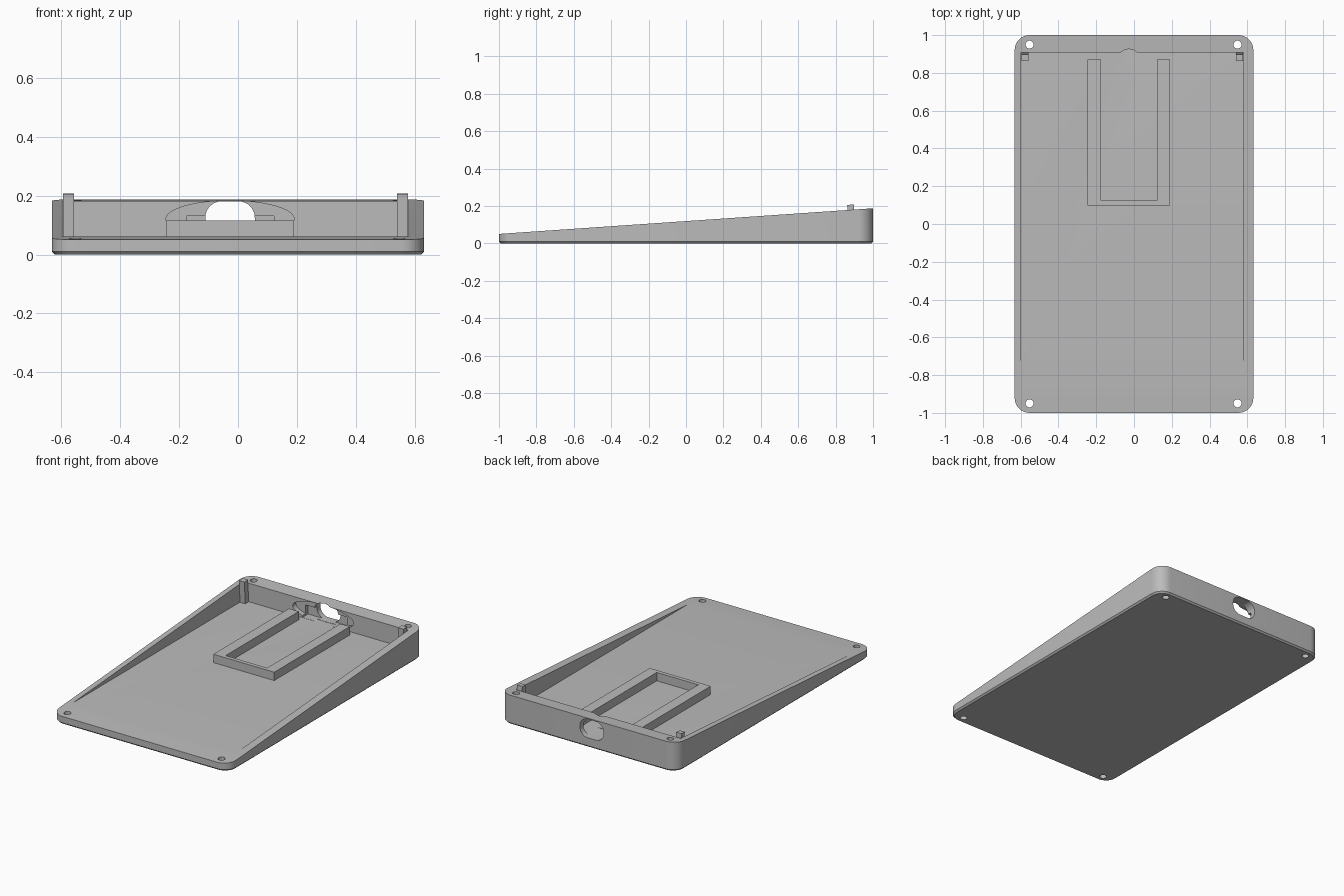
import bpy, bmesh
from math import cos, sin, pi

old = bpy.data.objects.get("Cube")
if old:
    bpy.data.objects.remove(old, do_unlink=True)

grey = bpy.data.materials.new("plain grey")
grey.use_nodes = True
COLOUR = (0.5, 0.5, 0.5, 1)
grey.diffuse_color = COLOUR
grey.node_tree.nodes["Principled BSDF"].inputs["Base Color"].default_value = COLOUR

FLOOR = 0.062
PORT_X = -0.027


def top_z(y):
    """Height of the sloping rim."""
    return 0.051 + 0.0685 * (y + 1)


def loft(name, rings):
    """Closed solid through rings of matching points."""
    bm = bmesh.new()
    loops = [[bm.verts.new(p) for p in ring] for ring in rings]
    n = len(loops[0])
    for a, b in zip(loops, loops[1:]):
        for i in range(n):
            j = (i + 1) % n
            bm.faces.new((a[i], a[j], b[j], b[i]))
    bm.faces.new(loops[0][::-1])
    bm.faces.new(loops[-1])
    bmesh.ops.recalc_face_normals(bm, faces=bm.faces)
    mesh = bpy.data.meshes.new(name)
    bm.to_mesh(mesh)
    bm.free()
    mesh.materials.append(grey)
    obj = bpy.data.objects.new(name, mesh)
    bpy.context.collection.objects.link(obj)
    return obj


def along_y(name, outline, y0, y1):
    return loft(name, [[(x, y, z) for x, z in outline] for y in (y0, y1)])


def along_z(name, outline, z0, z1):
    return loft(name, [[(x, y, z) for x, y in outline] for z in (z0, z1)])


def rect(u0, u1, v0, v1):
    return [(u0, v0), (u1, v0), (u1, v1), (u0, v1)]


def ellipse(u, v, ru, rv, n=32):
    return [(u + ru * cos(2 * pi * i / n), v + rv * sin(2 * pi * i / n))
            for i in range(n)]


def rounded(u, v, hu, hv, r, steps=8):
    pts = []
    for k, (su, sv) in enumerate(((1, 1), (-1, 1), (-1, -1), (1, -1))):
        for i in range(steps + 1):
            a = pi / 2 * (k + i / steps)
            pts.append((u + su * (hu - r) + r * cos(a),
                        v + sv * (hv - r) + r * sin(a)))
    return pts


def select(obj):
    bpy.ops.object.select_all(action='DESELECT')
    obj.select_set(True)
    bpy.context.view_layer.objects.active = obj


def cut(obj, cutter):
    cutter.hide_render = True
    mod = obj.modifiers.new("cut", 'BOOLEAN')
    mod.operation = 'DIFFERENCE'
    mod.solver = 'EXACT'
    mod.object = cutter
    select(obj)
    bpy.ops.object.modifier_apply(modifier=mod.name)
    bpy.data.objects.remove(cutter, do_unlink=True)


# Wedge-shaped tray with rounded corners and a chamfered underside
outer = rounded(0, 0, 0.632, 1, 0.08)
inner = rounded(0, 0, 0.622, 0.99, 0.07)
tray = loft("tray", [
    [(x, y, 0) for x, y in inner],
    [(x, y, 0.01) for x, y in outer],
    [(x, y, top_z(y)) for x, y in outer],
])

# Open cavity with a level floor
cut(tray, along_z("cavity_cutter", rect(-0.597, 0.58, -0.95, 0.907), FLOOR, 0.5))

# Screw holes in the four corners
for x in (-0.553, 0.548):
    for y in (-0.95, 0.95):
        cut(tray, along_z("screw_cutter", ellipse(x, y, 0.021, 0.021, 24), -0.1, 0.4))

# Cable port: oval recess, board slot and rounded opening in the back wall
cut(tray, along_y("recess_cutter", ellipse(PORT_X, 0.121, 0.218, 0.062, 48), 0.85, 0.94))
cut(tray, along_y("slot_cutter", rect(-0.175, 0.122, FLOOR + 0.001, 0.131), 0.85, 0.965))
cut(tray, along_y("port_cutter", rounded(PORT_X, 0.121, 0.084, 0.06, 0.055), 0.85, 1.1))

# U-shaped board holder on the floor
U = [(-0.245, 0.098), (0.19, 0.098), (0.19, 0.87), (0.122, 0.87),
     (0.122, 0.124), (-0.175, 0.124), (-0.175, 0.87), (-0.245, 0.87)]
board_holder = along_z("board_holder", U, FLOOR - 0.01, 0.116)

# Leaning pegs in the back corners
pegs = []
for side, x0 in (("right", -0.595), ("left", 0.541)):
    profile = [(0.871, FLOOR - 0.01), (0.906, FLOOR - 0.01),
               (0.897, 0.208), (0.862, 0.206)]
    pegs.append(loft(side + "_peg", [[(x, y, z) for y, z in profile]
                                     for x in (x0, x0 + 0.037)]))

select(tray)
bpy.ops.object.shade_smooth_by_angle()
